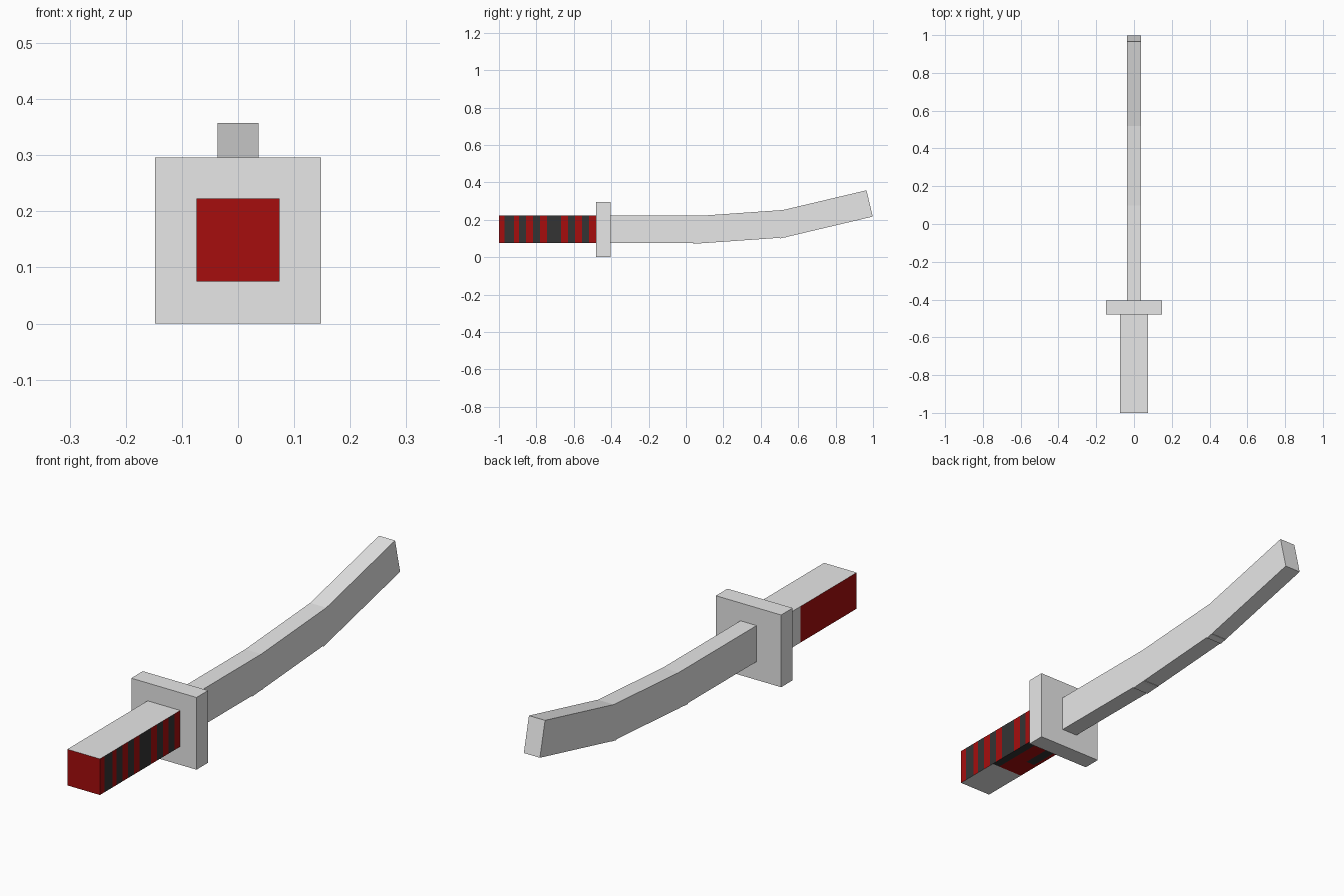
import bpy, bmesh, math
from mathutils import Matrix, Vector

if "Cube" in bpy.data.objects:
    bpy.data.objects.remove(bpy.data.objects["Cube"])


def material(name, rgb):
    m = bpy.data.materials.new(name)
    m.diffuse_color = (*rgb, 1)
    m.use_nodes = True
    m.node_tree.nodes["Principled BSDF"].inputs["Base Color"].default_value = m.diffuse_color
    return m


steel = material("pale_grey", (0.8, 0.8, 0.8))
red = material("dark_red", (0.38, 0.004, 0.004))
dark = material("charcoal", (0.034, 0.034, 0.034))


def box(name, lo, hi, mats=(steel,), tilt=0.0, cuts=(), rule=None):
    """Box between two corners, tilted about x at its low back corner."""
    lo, hi = Vector(lo), Vector(hi)
    bm = bmesh.new()
    bmesh.ops.create_cube(bm, size=1)
    for v in bm.verts:
        v.co = Vector([(lo[i] + hi[i]) / 2 + v.co[i] * (hi[i] - lo[i]) for i in range(3)])
    for co, no in cuts:
        bmesh.ops.bisect_plane(bm, geom=bm.verts[:] + bm.edges[:] + bm.faces[:],
                               plane_co=co, plane_no=no)
    if rule:
        bm.normal_update()
        for f in bm.faces:
            f.material_index = rule(f.calc_center_median(), f.normal)
    if tilt:
        pivot = Vector((0, lo.y, lo.z))
        bmesh.ops.rotate(bm, verts=bm.verts, cent=pivot,
                         matrix=Matrix.Rotation(math.radians(tilt), 3, 'X'))
    me = bpy.data.meshes.new(name)
    bm.to_mesh(me)
    bm.free()
    for m in mats:
        me.materials.append(m)
    ob = bpy.data.objects.new(name, me)
    bpy.context.collection.objects.link(ob)
    return ob


# Handle: wrapped stripes on the right, plain red left and pommel, grey top
stripes = [(-0.97, -0.92), (-0.893, -0.855), (-0.818, -0.78), (-0.743, -0.668),
           (-0.63, -0.593), (-0.555, -0.518)]
LEFT_END, UNDER_START = -0.636, -0.8


def handle_colour(c, n):
    if n.y < -0.5:
        return 1
    if n.x > 0.5:
        return 2 if any(a < c.y < b for a, b in stripes) else 1
    if n.x < -0.5:
        return 1 if c.y < LEFT_END else 0
    if n.z < -0.5 and c.y > UNDER_START:
        if c.x > 0.04 or (-0.06 < c.x < -0.02 and c.y > -0.7):
            return 2
        return 1
    return 0


cuts = [((0, y, 0), (0, 1, 0)) for s in stripes for y in s]
cuts += [((0, y, 0), (0, 1, 0)) for y in (LEFT_END, UNDER_START, -0.7)]
cuts += [((x, 0, 0), (1, 0, 0)) for x in (0.04, -0.02, -0.06)]
box("handle", (-0.074, -1, 0.075), (0.074, -0.475, 0.223),
    (steel, red, dark), cuts=cuts, rule=handle_colour)

# Square guard
box("guard", (-0.148, -0.48, 0), (0.148, -0.405, 0.296))

# Blade: three overlapping segments, each tilted further upward
W = 0.0365
box("blade_base", (-W, -0.41, 0.075), (W, 0.11, 0.223))
box("blade_middle", (-W, 0.04, 0.0715), (W, 0.535, 0.2185), tilt=4.0)
box("blade_tip", (-W, 0.503, 0.1), (W, 1.012, 0.2445), tilt=13.3)
